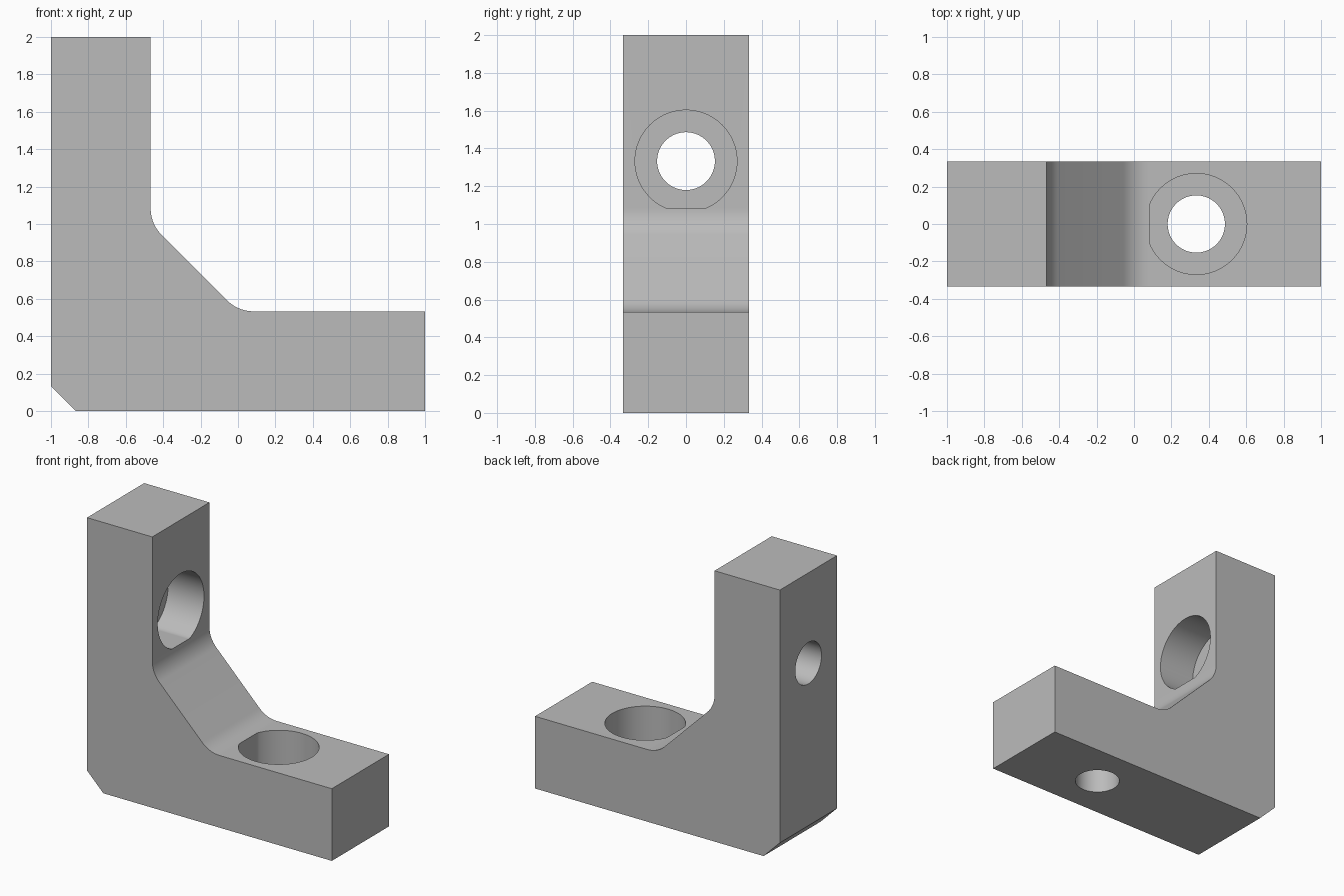
import bpy, bmesh, math
from mathutils import Vector, Matrix

cube = bpy.data.objects.get("Cube")
if cube:
    bpy.data.objects.remove(cube, do_unlink=True)

DEPTH = 0.667      # width of the bar along y
THICK = 0.533      # thickness of each leg
FILLET = 0.2
SETBACK = FILLET * math.tan(math.pi / 8)

grey = bpy.data.materials.new("plain_grey")
grey.use_nodes = True
grey.diffuse_color = (0.5, 0.5, 0.5, 1)
grey.node_tree.nodes["Principled BSDF"].inputs["Base Color"].default_value = (0.5, 0.5, 0.5, 1)


def make_object(name, bm):
    bmesh.ops.recalc_face_normals(bm, faces=bm.faces)
    mesh = bpy.data.meshes.new(name)
    bm.to_mesh(mesh)
    bm.free()
    mesh.materials.append(grey)
    obj = bpy.data.objects.new(name, mesh)
    bpy.context.collection.objects.link(obj)
    return obj


def arc(center, start, end, steps=10):
    """Points on a fillet arc, angles in degrees."""
    angles = [math.radians(start + (end - start) * i / steps) for i in range(steps + 1)]
    return [(center[0] + FILLET * math.cos(a), center[1] + FILLET * math.sin(a)) for a in angles]


# Angle bracket: L profile with a filleted gusset and a chamfered heel
profile = [(-0.867, 0), (1, 0), (1, THICK)]
profile += arc((SETBACK, THICK + FILLET), 270, 225)
profile += arc((THICK - 1 + FILLET, 1 + SETBACK), 225, 180)
profile += [(THICK - 1, 2), (-1, 2), (-1, 0.133)]
bm = bmesh.new()
face = bm.faces.new([bm.verts.new((x, -DEPTH / 2, z)) for x, z in profile])
extruded = bmesh.ops.extrude_face_region(bm, geom=[face])["geom"]
bmesh.ops.translate(bm, vec=(0, DEPTH, 0),
                    verts=[v for v in extruded if isinstance(v, bmesh.types.BMVert)])
bracket = make_object("angle_bracket", bm)


# Stepped bolt hole: through bore plus counterbore, flattened beside the fillet
def bolt_hole(name, matrix, segments=96):
    bm = bmesh.new()
    rings = []
    for radius, z in [(0.153, -0.1), (0.153, 0.24), (0.27, 0.24), (0.27, 0.65)]:
        ring = []
        for i in range(segments):
            a = math.tau * i / segments
            x = max(0.333 + radius * math.cos(a), SETBACK + 0.001)
            ring.append(bm.verts.new((x, radius * math.sin(a), z)))
        rings.append(ring)
    for low, high in zip(rings, rings[1:]):
        for i in range(segments):
            j = (i + 1) % segments
            bm.faces.new((low[i], low[j], high[j], high[i]))
    bm.faces.new(rings[0])
    bm.faces.new(rings[-1])
    bm.transform(matrix)
    cutter = make_object(name, bm)
    cutter.hide_render = True
    return cutter


# The upright leg's hole is the foot's hole mirrored across the diagonal
swap = Matrix(((0, 0, 1, -1), (0, 1, 0, 0), (1, 0, 0, 1), (0, 0, 0, 1)))
cutters = [bolt_hole("foot_hole", Matrix.Identity(4)), bolt_hole("upright_hole", swap)]
for cutter in cutters:
    cut = bracket.modifiers.new(cutter.name, "BOOLEAN")
    cut.operation = "DIFFERENCE"
    cut.solver = "EXACT"
    cut.object = cutter

# Bake the cuts and drop the cutters
bpy.context.view_layer.update()
graph = bpy.context.evaluated_depsgraph_get()
baked = bpy.data.meshes.new_from_object(bracket.evaluated_get(graph))
bracket.modifiers.clear()
bracket.data = baked
baked.name = "angle_bracket"
for cutter in cutters:
    bpy.data.objects.remove(cutter, do_unlink=True)

bpy.ops.object.select_all(action="DESELECT")
bracket.select_set(True)
bpy.context.view_layer.objects.active = bracket
bpy.ops.object.shade_smooth_by_angle(angle=math.radians(25))
